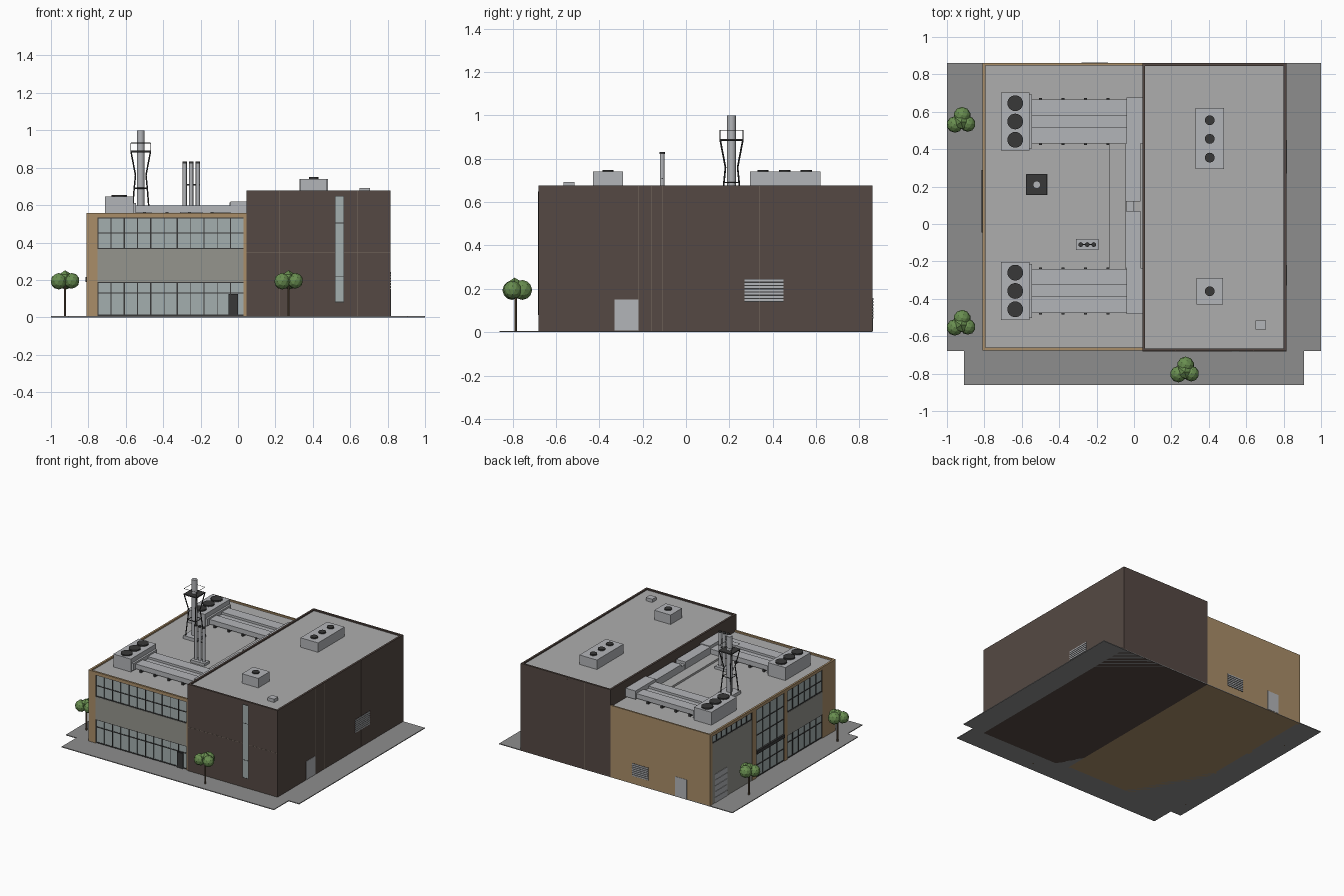
import bpy, bmesh, math
from mathutils import Vector, Matrix

if "Cube" in bpy.data.objects:
    bpy.data.objects.remove(bpy.data.objects["Cube"])


def mat(name, r, g, b):
    m = bpy.data.materials.new(name)
    m.diffuse_color = (r, g, b, 1)
    m.use_nodes = True
    m.node_tree.nodes["Principled BSDF"].inputs["Base Color"].default_value = m.diffuse_color
    return m


TAN = mat("tan_brick", .40, .27, .14)
BROWN = mat("brown_cladding", .09, .066, .056)
SEAM = mat("seam", .20, .16, .13)
GLASS = mat("glass", .37, .43, .43)
BAND = mat("spandrel", .30, .30, .27)
FRAME = mat("dark_frame", .04, .04, .04)
ROOF = mat("roof_grey", .42, .42, .42)
METAL = mat("metal", .45, .46, .48)
PAVE = mat("paving", .27, .27, .27)
LEAF = mat("leaf", .14, .27, .08)
BARK = mat("bark", .12, .08, .05)


def finish(name, bm, m):
    me = bpy.data.meshes.new(name)
    bm.to_mesh(me)
    bm.free()
    me.materials.append(m)
    ob = bpy.data.objects.new(name, me)
    bpy.context.collection.objects.link(ob)
    return ob


def boxes(name, items, m):
    """One object from boxes given as (x0, x1, y0, y1, z0, z1)."""
    bm = bmesh.new()
    for x0, x1, y0, y1, z0, z1 in items:
        M = Matrix.Translation(((x0 + x1) / 2, (y0 + y1) / 2, (z0 + z1) / 2)) @ \
            Matrix.Diagonal((x1 - x0, y1 - y0, z1 - z0, 1))
        bmesh.ops.create_cube(bm, size=1, matrix=M)
    return finish(name, bm, m)


def rods(name, items, m, sides=16):
    """One object from rods given as (start, end, radius)."""
    bm = bmesh.new()
    for a, b, r in items:
        a, b = Vector(a), Vector(b)
        M = Matrix.Translation((a + b) / 2) @ (b - a).to_track_quat('Z', 'Y').to_matrix().to_4x4()
        bmesh.ops.create_cone(bm, cap_ends=True, segments=sides, radius1=r, radius2=r,
                              depth=(b - a).length, matrix=M)
    ob = finish(name, bm, m)
    if sides > 8:
        bpy.context.view_layer.objects.active = ob
        ob.select_set(True)
        bpy.ops.object.shade_smooth_by_angle()
        ob.select_set(False)
    return ob


def on(side, a0, a1, z0, z1, d0, d1):
    """Box on a facade: a along the wall, d = depth inward from its face."""
    if side == "front":
        return (a0, a1, -.675 + d0, -.675 + d1, z0, z1)
    if side == "back":
        return (a0, a1, .86 - d1, .86 - d0, z0, z1)
    if side == "left":
        return (-.81 + d0, -.81 + d1, a0, a1, z0, z1)
    return (.815 - d1, .815 - d0, a0, a1, z0, z1)


def window(name, side, a0, a1, z0, z1, n, rails):
    """Glass with n bays; every second mullion is thicker."""
    boxes(name + "_glass", [on(side, a0, a1, z0, z1, .008, .02)], GLASS)
    bars = []
    for i in range(n + 1):
        c, w = a0 + (a1 - a0) * i / n, .003 if i % 2 == 0 else .0015
        bars.append(on(side, max(a0, c - w), min(a1, c + w), z0, z1, .003, .012))
    for z in [z0 + .003, z1 - .003] + rails:
        bars.append(on(side, a0, a1, z - .003, z + .003, .004, .012))
    boxes(name + "_mullions", bars, FRAME)


def louver(name, side, a0, a1, z0, z1):
    boxes(name + "_back", [on(side, a0, a1, z0, z1, -.001, .004)], FRAME)
    h = (z1 - z0) / 7
    boxes(name + "_slats", [on(side, a0, a1, z0 + h * i + .2 * h, z0 + h * i + .85 * h, -.004, 0)
                            for i in range(7)], METAL)


# Paving
boxes("paving", [(-1, 1, -.68, .86, 0, .006), (-.91, .91, -.86, -.68, 0, .006)], PAVE)

# Tan wing: core, wall faces and parapet
boxes("tan_wing_core", [(-.795, .045, -.66, .86, 0, .54)], TAN)
boxes("tan_wing_roof", [(-.795, .045, -.66, .85, .54, .545)], ROOF)
boxes("tan_wing_walls", [
    on("front", -.81, -.75, 0, .54, 0, .016), on("front", .03, .045, 0, .54, 0, .016),
    on("left", -.675, -.515, 0, .54, 0, .016), on("left", -.085, -.05, 0, .54, 0, .016),
    on("left", .295, .345, 0, .54, 0, .016), on("left", .835, .86, 0, .54, 0, .016)], TAN)
boxes("tan_wing_parapet", [
    on("front", -.81, .045, .535, .557, 0, .015), on("back", -.81, .045, .535, .557, 0, .012),
    on("left", -.675, .86, .535, .557, 0, .015)], TAN)

# Front and left glazing with spandrel bands
for side, a0, a1, n in (("front", -.75, .03, 11), ("left", -.515, -.085, 6)):
    window(side + "_upper_window", side, a0, a1, .365, .535, n, [.45])
    window(side + "_lower_window", side, a0, a1, .008, .19, n, [.13])
    boxes(side + "_spandrel", [on(side, a0, a1, .19, .365, .002, .02)], BAND)
boxes("front_door", [on("front", -.05, 0, .006, .125, -.001, .01)], FRAME)
window("entrance_window", "left", -.05, .295, .008, .535, 4, [.10, .33, .43])
boxes("entrance_canopy", [on("left", -.045, .29, .19, .215, -.006, .012)], FRAME)

# Left service bay with clerestory windows and roller door
boxes("service_bay_panel", [on("left", .345, .835, .006, .475, .003, .02)], BAND)
window("clerestory", "left", .345, .835, .475, .535, 8, [])
boxes("roller_door", [on("left", .65, .80, .006 + .045 * i, .048 + .045 * i, 0, .01)
                      for i in range(5)], METAL)

# Back wall fittings
louver("back_louver", "back", -.28, -.14, .06, .16)
boxes("back_door", [on("back", -.61, -.51, .006, .155, -.002, .01)], METAL)

# Brown block with roof and parapet
boxes("brown_block", [(.045, .815, -.68, .86, 0, .66)], BROWN)
boxes("brown_block_roof", [(.06, .80, -.665, .845, .66, .667)], ROOF)
boxes("brown_block_parapet", [(.045, .06, -.68, .86, .66, .677), (.80, .815, -.68, .86, .66, .677),
                              (.06, .80, -.68, -.665, .66, .677), (.06, .80, .845, .86, .66, .677)], BROWN)
seams = [on("front", x - .001, x + .001, .006, .675, -.006, 0) for x in (.22, .64)]
seams += [on("right", y - .001, y + .001, .006, .675, -.001, .002) for y in (-.22, -.16, -.11, .34)]
seams += [on("back", x - .001, x + .001, .006, .675, -.001, .002) for x in (.22, .27)]
seams.append(on("front", .045, .815, .344, .346, -.006, 0))
boxes("cladding_seams", seams, SEAM)
boxes("tall_window", [on("front", .52, .565, .08, .65, -.007, 0)], GLASS)
boxes("tall_window_bars", [on("front", .52, .565, z - .002, z + .002, -.008, 0)
                           for z in (.082, .22, .505, .648)] +
      [on("front", x - .002, x + .002, .08, .65, -.008, 0) for x in (.52, .565)], FRAME)
boxes("side_door", [on("right", -.33, -.22, .008, .15, -.002, .01)], METAL)
louver("side_louver", "right", .27, .45, .14, .245)

# Air handlers with three fans each, ducts and collector
for name, yc in (("rear", .548), ("front", -.358)):
    boxes(name + "_air_handler", [(-.71, -.56, yc - .155, yc + .155, .545, .645),
                                  (-.56, -.545, yc - .145, yc + .145, .555, .61)], METAL)
    rods(name + "_air_handler_fans", [((-.635, yc + d, .64), (-.635, yc + d, .655), .042)
                                      for d in (-.098, 0, .098)], FRAME, 24)
    s = 1 if name == "rear" else -1
    ducts, feet = [], []
    for a, b, top in ((.03, .117, .597), (-.118, -.033, .597), (-.033, .03, .58)):
        lo, hi = sorted((s * a, s * b))
        ducts.append((-.55, -.03, yc + lo, yc + hi, .56, top))
    for x in (-.50, -.38, -.26, -.14):
        feet.append((x - .008, x + .008, yc - .125, yc + .125, .545, .563))
    boxes(name + "_ducts", ducts, METAL)
    boxes(name + "_duct_feet", feet, FRAME)
boxes("collector_duct", [(-.04, .045, .43, .675, .555, .62), (-.045, .035, .12, .43, .555, .615),
                         (-.04, 0, .07, .12, .555, .595), (-.045, .035, -.235, .07, .555, .615),
                         (-.04, .045, -.48, -.235, .555, .62)], METAL)
boxes("roof_deck_strip", [(-.13, -.045, -.24, .43, .545, .56)], ROOF)

# Chimney with waisted lattice tower, platform and railing
cx, cy = -.52, .21
boxes("chimney_base", [(cx - .058, cx + .058, cy - .056, cy + .056, .545, .57)], METAL)
rods("chimney", [((cx, cy, .56), (cx, cy, 1), .02)], METAL, 20)
levels = [(.045, .565), (.035, .69), (.028, .76), (.052, .885)]
corner = [(1, 1), (-1, 1), (-1, -1), (1, -1)]
P = [[(cx + r * i, cy + r * j, z) for i, j in corner] for r, z in levels]
legs = [(P[k][c], P[k + 1][c], .004) for k in range(3) for c in range(4)]
legs += [(P[k][c], P[k][c - 1], .003) for k in (1, 3) for c in range(4)]
rods("chimney_tower", legs, FRAME, 6)
boxes("chimney_platform", [(cx - .055, cx + .055, cy - .055, cy + .055, .886, .892)], FRAME)
top = [(cx + .053 * i, cy + .053 * j, .932) for i, j in corner]
rods("chimney_railing", [(top[c], top[c - 1], .0015) for c in range(4)] +
     [((t[0], t[1], .89), t, .0015) for t in top], FRAME, 6)

# Triple flue
boxes("flue_base", [(-.31, -.19, -.14, -.08, .545, .565)], METAL)
flues = [-.285, -.25, -.215]
rods("flues", [((x, -.11, .56), (x, -.11, .83), .011) for x in flues], METAL, 16)
rods("flue_caps", [((x, -.11, .822), (x, -.11, .832), .0125) for x in flues], FRAME, 16)
boxes("flue_brace", [(-.296, -.204, -.113, -.107, .706, .712)], FRAME)

# Rooftop units on the brown block
boxes("roof_units", [(.33, .48, .295, .62, .665, .74), (.335, .475, -.43, -.29, .665, .74),
                     (.65, .705, -.565, -.515, .665, .692)], METAL)
rods("roof_unit_fans", [((.405, y, .735), (.405, y, .749), .026)
                        for y in (.555, .455, .355, -.36)], FRAME, 24)

# Trees: faceted crowns on thin trunks
for n, (x, y) in enumerate([(-.925, .55), (-.925, -.535), (.27, -.785)]):
    rods(f"tree_trunk_{n}", [((x, y, 0), (x, y, .17), .006)], BARK, 8)
    bm = bmesh.new()
    for dx, dy, z, r in ((-.033, -.018, .193, .044), (.036, -.015, .195, .042),
                         (.006, .03, .195, .046), (0, -.005, .208, .044)):
        bmesh.ops.create_icosphere(bm, subdivisions=1 if z > .2 else 2, radius=r,
                                   matrix=Matrix.Translation((x + dx, y + dy, z)))
    finish(f"tree_crown_{n}", bm, LEAF)
